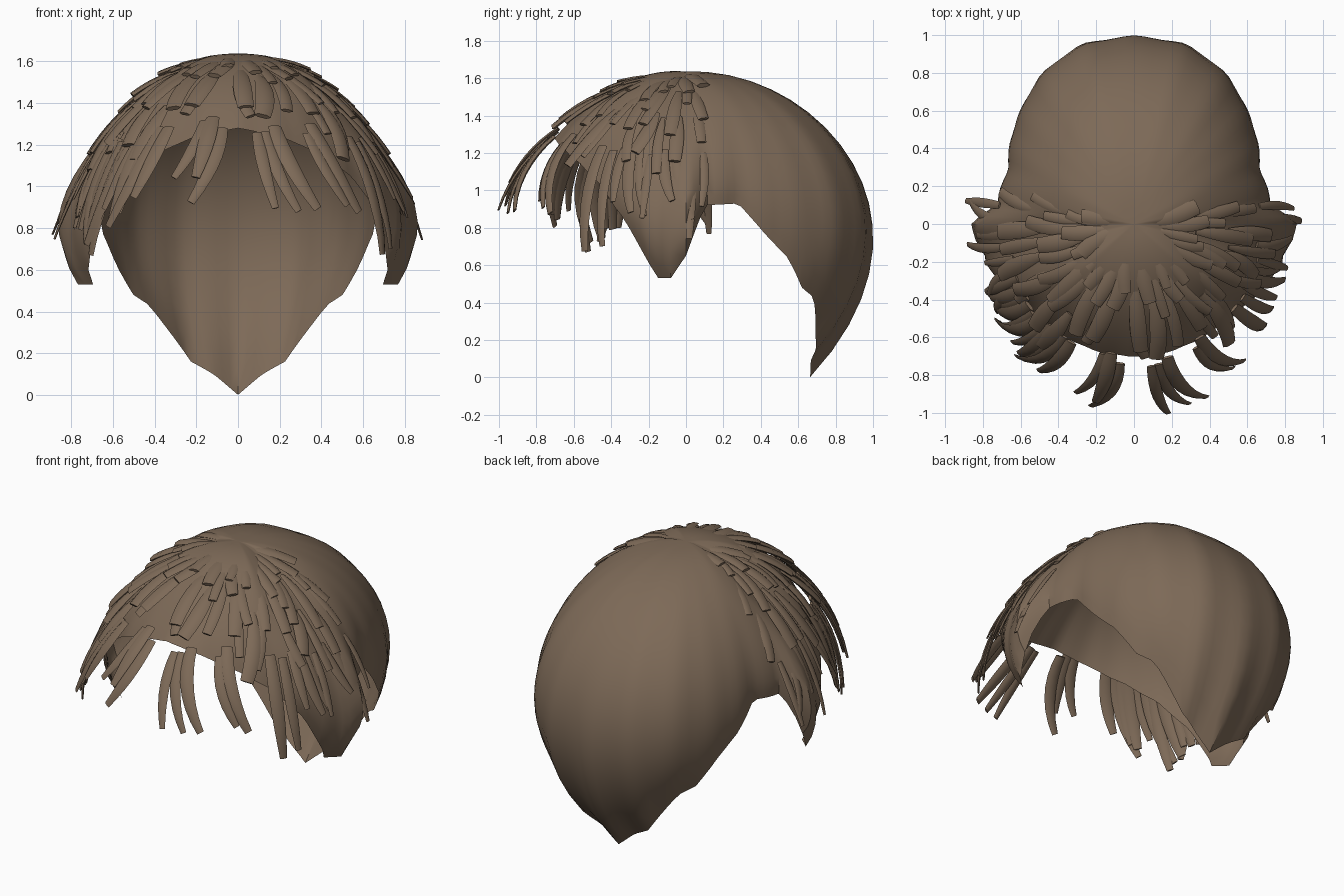
import bpy
import bmesh
import random
from math import sin, cos, pi, radians
from mathutils import Vector

if "Cube" in bpy.data.objects:
    bpy.data.objects.remove(bpy.data.objects["Cube"], do_unlink=True)
random.seed(7)
uniform = random.uniform

hair = bpy.data.materials.new("brown hair")
hair.use_nodes = True
COLOUR = (0.205, 0.143, 0.096, 1)
hair.diffuse_color = COLOUR
hair.node_tree.nodes["Principled BSDF"].inputs["Base Color"].default_value = COLOUR

# Hem of the cap: angle from the front, radius, height
HEM = [(0, .7, 1.28), (17, .7, 1.24), (35, .7, 1.15), (50, .72, 1.04), (64, .76, .85),
       (75, .74, .6), (78, .71, .53), (84, .775, .53), (90, .8, .65), (94, .78, .8),
       (98, .73, .92), (113, .72, .93), (123, .77, .77), (132, .8, .65), (141, .8, .48),
       (148, .8, .43), (162, .73, .16), (170, .68, .1), (180, .66, 0)]
# Fullness of the cap: angle, upper handle radius, lower handle radius and height
BULGE = [(0, .3, .55, 1.45), (50, .4, .65, 1.35), (78, .3, 1.08, .97), (90, .3, 1.08, .97),
         (98, .37, .78, 1.2), (115, .45, .78, 1.22), (131, .5, .95, 1.15),
         (148, .62, 1.2, 1), (164, .7, 1.39, .9), (180, .7, 1.45, .85)]
TOP = 1.635


def lookup(table, key):
    for low, high in zip(table, table[1:]):
        if key <= high[0]:
            f = (key - low[0]) / (high[0] - low[0])
            return [p + (q - p) * f for p, q in zip(low[1:], high[1:])]
    return table[-1][1:]


def finish(bm, name):
    bmesh.ops.recalc_face_normals(bm, faces=bm.faces)
    mesh = bpy.data.meshes.new(name)
    bm.to_mesh(mesh)
    bm.free()
    mesh.materials.append(hair)
    obj = bpy.data.objects.new(name, mesh)
    bpy.context.collection.objects.link(obj)
    bpy.ops.object.select_all(action="DESELECT")
    obj.select_set(True)
    bpy.context.view_layer.objects.active = obj
    bpy.ops.object.shade_smooth_by_angle(angle=radians(40))
    return obj


def cap_point(degrees, t):
    """Point on the cap, t running from the crown to the hem."""
    hem_r, hem_z = lookup(HEM, abs(degrees))
    r1, r2, z2 = lookup(BULGE, abs(degrees))
    s = 1 - t
    r = 3 * s * s * t * r1 + 3 * s * t * t * r2 + t ** 3 * hem_r
    z = s ** 3 * TOP + 3 * s * s * t * (TOP + .03) + 3 * s * t * t * z2 + t ** 3 * hem_z
    a = radians(degrees)
    r *= 1 + .004 * t * cos(24 * a)
    return Vector((r * sin(a), -r * cos(a), z))


# Cap of hair, open at the face and neck
COLUMNS, ROWS = 120, 18
bm = bmesh.new()
crown = bm.verts.new((0, 0, TOP))
grid = [[bm.verts.new(cap_point(360 * i / COLUMNS - 180, j / ROWS))
         for j in range(1, ROWS + 1)] for i in range(COLUMNS)]
for i in range(COLUMNS):
    here, after = grid[i - 1], grid[i]
    bm.faces.new((crown, here[0], after[0]))
    for j in range(ROWS - 1):
        bm.faces.new((here[j], here[j + 1], after[j + 1], after[j]))
finish(bm, "hair_cap")


def strand_point(degrees, fall, lift):
    """Point on the dome over which the strands fall, and its outward direction."""
    a, f = radians(degrees), radians(fall)
    # The dome is deeper to the front and flares out low over the ears
    r = .77 + .17 * cos(a) ** 2 + .1 * sin(a) ** 8 * min(fall / 90, 1) ** 4
    out = Vector((sin(a) * sin(f), -cos(a) * sin(f), cos(f)))
    base = Vector((r * sin(a) * sin(f), -r * cos(a) * sin(f), .75 + .885 * cos(f)))
    return base + out * lift, out


def add_strand(bm, angle, twist, start, end, width, root, tip, lift):
    """Flat curved lock; root and tip scale its width at the two ends."""
    steps, sides = 7, 6
    rings = []
    for k in range(steps + 1):
        u = k / steps
        place = lambda v: strand_point(angle + twist * v * v,
                                       start + (end - start) * v, lift[0] + (lift[1] - lift[0]) * v)
        centre, out = place(u)
        along = (place(u + .02)[0] - place(u - .02)[0]).normalized()
        across = along.cross(out).normalized()
        out = across.cross(along)
        w = width * (root + (tip - root) * u + .3 * sin(pi * u)) / 2
        rings.append([bm.verts.new(centre + across * w * cos(2 * pi * n / sides)
                                   + out * w * .32 * sin(2 * pi * n / sides))
                      for n in range(sides)])
    for one, two in zip(rings, rings[1:]):
        for n in range(sides):
            bm.faces.new((one[n - 1], one[n], two[n], two[n - 1]))
    bm.faces.new(rings[0])
    bm.faces.new(rings[-1])


# Overlapping locks lying on the front half of the cap
LAYERS = [("crown_locks", 20, 8, 27), ("upper_locks", 24, 22, 44), ("middle_locks", 22, 38, 60)]
for name, count, start, end in LAYERS:
    bm = bmesh.new()
    for i in range(count):
        angle = -104 + 208 * (i + uniform(0, 1)) / count
        # The forehead panel stays nearly bare below the upper locks
        if name == "middle_locks" and abs(angle) < 30:
            continue
        shift = uniform(-5, 5)
        add_strand(bm, angle, uniform(-6, 6), start + shift, end + shift + uniform(-3, 5),
                   uniform(.055, .1), .4, .85, (-.02, uniform(0, .02)))
    finish(bm, name)

# Fringe locks hanging clear of the forehead
bm = bmesh.new()
for angle in (-59, -56, -52, -48, -45, -41, -38, -35, -32, -28, -13, -10, -6, 7, 10, 14, 27, 30, 50, 56):
    away = 1 if angle > 0 else -1
    side = abs(angle) / 60
    start = uniform(47, 54) + 7 * side
    clear = .09 - .07 * side
    add_strand(bm, angle, away * uniform(2, 10), start, start + uniform(20, 27) + uniform(8, 18) * side,
               uniform(.065, .1), .75, .5, (-.01, clear + uniform(-.02, .02)))
finish(bm, "fringe_locks")

# Longer locks over the temples and ears
bm = bmesh.new()
for away in (-1, 1):
    for angle in (61, 65, 69, 74, 80, 86, 92, 98):
        start = uniform(54, 66)
        add_strand(bm, away * angle, away * uniform(-6, 7), start, start + uniform(20, 32),
                   uniform(.055, .085), .6, .45, (-.01, uniform(0, .04)))
finish(bm, "temple_locks")
